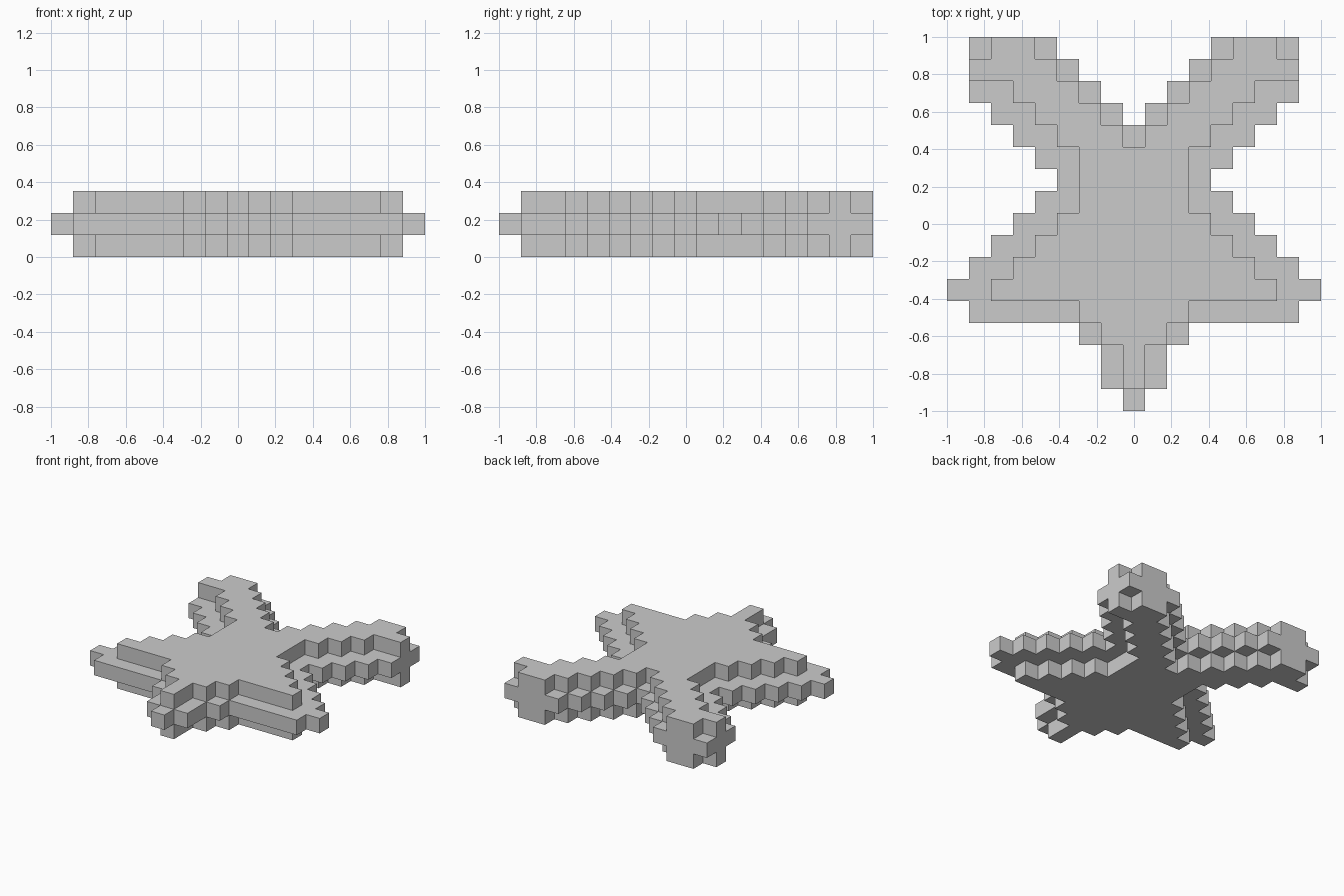
import bpy, bmesh, math
from mathutils import Vector

if "Cube" in bpy.data.objects:
    bpy.data.objects.remove(bpy.data.objects["Cube"])

U = 2 / 17  # block size

# Per row from front to back: (first, last) block column on the right half; mirrored to the left
MIDDLE = [(0, 0), (0, 1), (0, 1), (0, 2), (0, 7), (0, 8), (0, 7), (0, 6), (0, 5),
          (0, 4), (0, 3), (0, 4), (0, 5), (1, 6), (2, 7), (3, 7), (4, 7)]
OUTER = [None, (0, 0), (0, 0), (0, 1), (0, 2), (0, 6), (0, 5), (0, 4), (0, 3),
         (0, 2), (0, 2), (0, 2), (1, 3), (2, 4), (3, 5), (4, 7), (5, 6)]

# Fill the three layers with blocks
blocks = set()
for layer, rows in enumerate((OUTER, MIDDLE, OUTER)):
    for row, span in enumerate(rows):
        if span:
            for col in range(span[0], span[1] + 1):
                blocks |= {(col, row - 8, layer), (-col, row - 8, layer)}

# Skin: only the exposed block faces
bm = bmesh.new()
for b in blocks:
    centre = Vector((b[0], b[1], b[2] + 0.5))
    for axis in range(3):
        for sign in (-1, 1):
            n = [0, 0, 0]
            n[axis] = sign
            if tuple(b[k] + n[k] for k in range(3)) in blocks:
                continue
            normal, s, t = Vector(n), Vector(), Vector()
            s[(axis + 1) % 3] = 0.5
            t[(axis + 2) % 3] = 0.5 * sign
            mid = centre + normal * 0.5
            bm.faces.new([bm.verts.new((mid + o) * U)
                          for o in (-s - t, s - t, s + t, t - s)])
bmesh.ops.remove_doubles(bm, verts=bm.verts[:], dist=1e-4)

# Merge flat areas into single faces
bmesh.ops.dissolve_limit(bm, angle_limit=math.radians(1),
                         verts=bm.verts[:], edges=bm.edges[:])
mesh = bpy.data.meshes.new("block_star")
bm.to_mesh(mesh)
bm.free()
bpy.context.collection.objects.link(bpy.data.objects.new("block_star", mesh))
